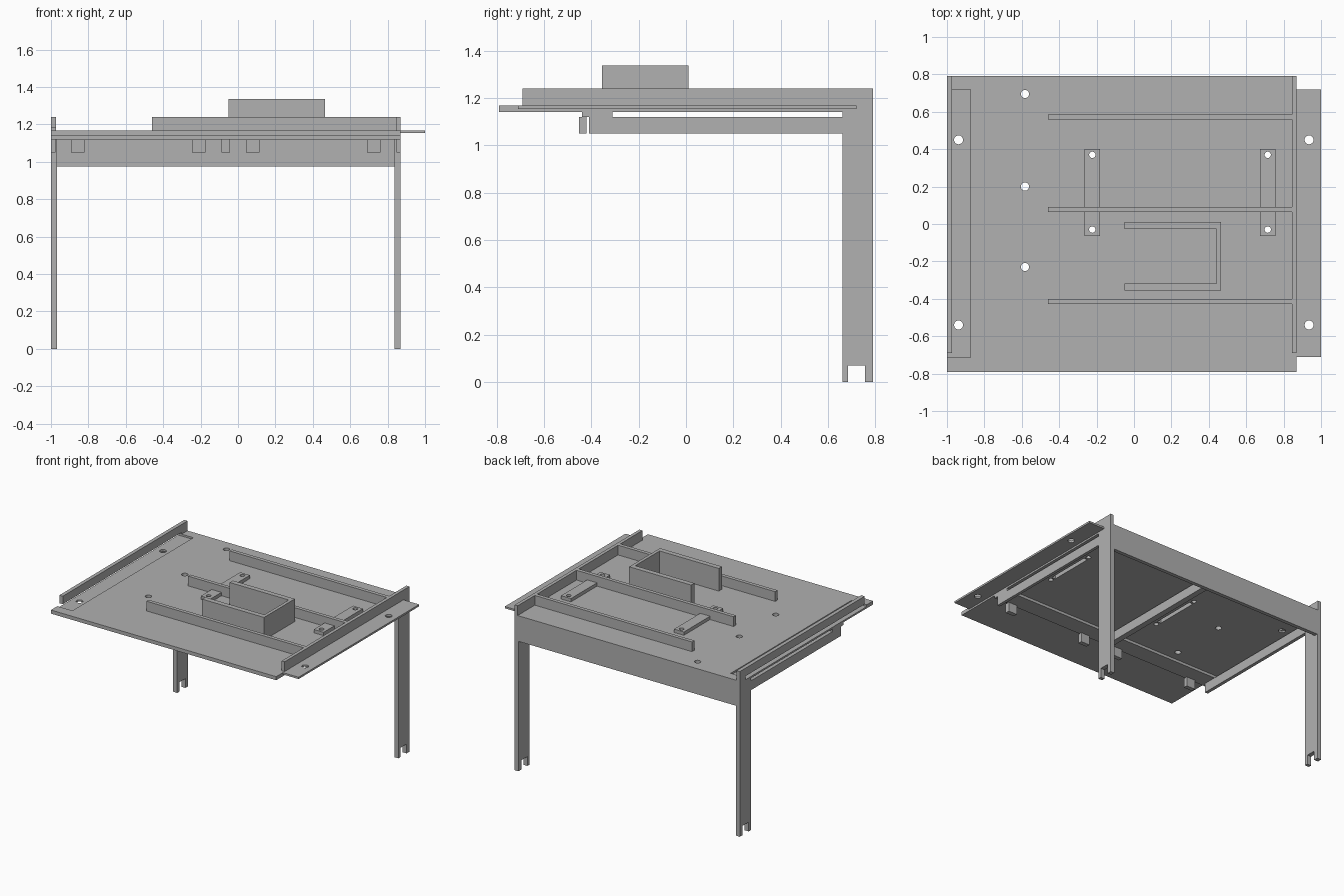
import bpy

if "Cube" in bpy.data.objects:
    bpy.data.objects.remove(bpy.data.objects["Cube"], do_unlink=True)

grey = bpy.data.materials.new("plain grey")
grey.use_nodes = True
grey.diffuse_color = (0.44, 0.44, 0.44, 1)
grey.node_tree.nodes["Principled BSDF"].inputs["Base Color"].default_value = grey.diffuse_color


def box(name, x, y, z):
    """Box from (min, max) ranges on each axis."""
    verts = [(a, b, c) for a in x for b in y for c in z]
    faces = [(0, 1, 3, 2), (4, 6, 7, 5), (0, 4, 5, 1),
             (2, 3, 7, 6), (0, 2, 6, 4), (1, 5, 7, 3)]
    mesh = bpy.data.meshes.new(name)
    mesh.from_pydata(verts, [], faces)
    mesh.materials.append(grey)
    obj = bpy.data.objects.new(name, mesh)
    bpy.context.collection.objects.link(obj)
    return obj


def cut(obj, cutter):
    """Subtract the cutter and discard it."""
    cutter.hide_render = True
    mod = obj.modifiers.new("cut", "BOOLEAN")
    mod.operation = "DIFFERENCE"
    mod.solver = "EXACT"
    mod.object = cutter
    bpy.context.view_layer.objects.active = obj
    bpy.ops.object.modifier_apply(modifier=mod.name)
    bpy.data.objects.remove(cutter, do_unlink=True)


def drill(obj, x, y, radius):
    bpy.ops.mesh.primitive_cylinder_add(vertices=24, radius=radius, depth=0.4,
                                        location=(x, y, 1.16))
    tool = bpy.context.object
    tool.data.materials.append(grey)
    bpy.context.view_layer.update()
    cut(obj, tool)


LEFT, RIGHT, BACK = -1.0, 0.87, 0.79
BOTTOM, TOP, LAP = 1.14, 1.167, 1.153
RAIL_TOP = 1.24
CLIP_X = (-0.223, 0.715)
CLIP_Y = (-0.03, 0.37)

# Table top with a half-lap recess along one side
top = box("table_top", (LEFT, RIGHT), (-BACK, BACK), (BOTTOM, TOP))
cut(top, box("recess", (LEFT - 0.1, -0.875), (-0.715, 0.72), (LAP, 1.3)))
for y in (0.45, -0.54):
    drill(top, -0.938, y, 0.024)
for y in (0.695, 0.2, -0.23):
    drill(top, -0.583, y, 0.022)
for x in CLIP_X:
    cut(top, box("slot", (x - 0.015, x + 0.015), (0.0, 0.34), (1.1, 1.3)))
    for y in CLIP_Y:
        drill(top, x, y, 0.017)

# Joining tongue on the other side
tongue = box("joining_tongue", (RIGHT, 1.0), (-0.71, 0.72), (LAP, TOP))
for y in (0.45, -0.54):
    drill(tongue, 0.936, y, 0.024)

# Edge walls, the one over the recess raised on a back foot
box("left_edge_wall", (0.845, RIGHT), (-0.69, BACK), (TOP, RAIL_TOP))
right_wall = box("right_edge_wall", (LEFT, -0.972), (-0.69, BACK), (TOP, RAIL_TOP))
cut(right_wall, box("gap", (-1.1, -0.9), (-0.8, 0.72), (1.1, 1.18)))

# Divider rails, with strap plates passing through the middle one
for name, y in (("back", 0.572), ("middle", 0.078), ("front", -0.415)):
    rail = box(name + "_divider", (-0.46, 0.845), (y - 0.014, y + 0.014), (TOP, RAIL_TOP))
    if name == "middle":
        for x in CLIP_X:
            cut(rail, box("notch", (x - 0.041, x + 0.041), (0, 0.2), (1.1, 1.192)))
for x in CLIP_X:
    strap = box("strap_plate", (x - 0.041, x + 0.041), (-0.064, 0.402), (TOP, 1.192))
    for y in CLIP_Y:
        drill(strap, x, y, 0.017)

# Open-ended tray
tray = box("open_tray", (-0.05, 0.465), (-0.355, 0.01), (TOP, 1.337))
cut(tray, box("hollow", (-0.2, 0.441), (-0.317, -0.028), (1.1, 1.5)))

# Legs with forked feet
for name, x in (("right_leg", (LEFT, -0.967)), ("left_leg", (0.838, RIGHT))):
    leg = box(name, x, (0.66, BACK), (0, BOTTOM))
    cut(leg, box("fork", (x[0] - 0.1, x[1] + 0.1), (0.685, 0.757), (-0.1, 0.07)))

# Back apron
box("back_apron", (-0.967, 0.838), (0.762, BACK), (0.975, BOTTOM))

# Under-frame: cross bar, rails and hanging tabs
box("cross_bar", (LEFT, RIGHT), (-0.44, -0.31), (1.12, BOTTOM))
for name, x, back in (("right", (LEFT, -0.975), 0.66), ("left", (0.848, RIGHT), 0.66),
                      ("middle", (-0.088, -0.044), 0.762)):
    box(name + "_under_rail", x, (-0.41, back), (1.05, 1.12))
for x in (-0.858, -0.21, 0.08, 0.725):
    box("hanging_tab", (x - 0.036, x + 0.036), (-0.452, -0.42), (1.05, 1.12))
